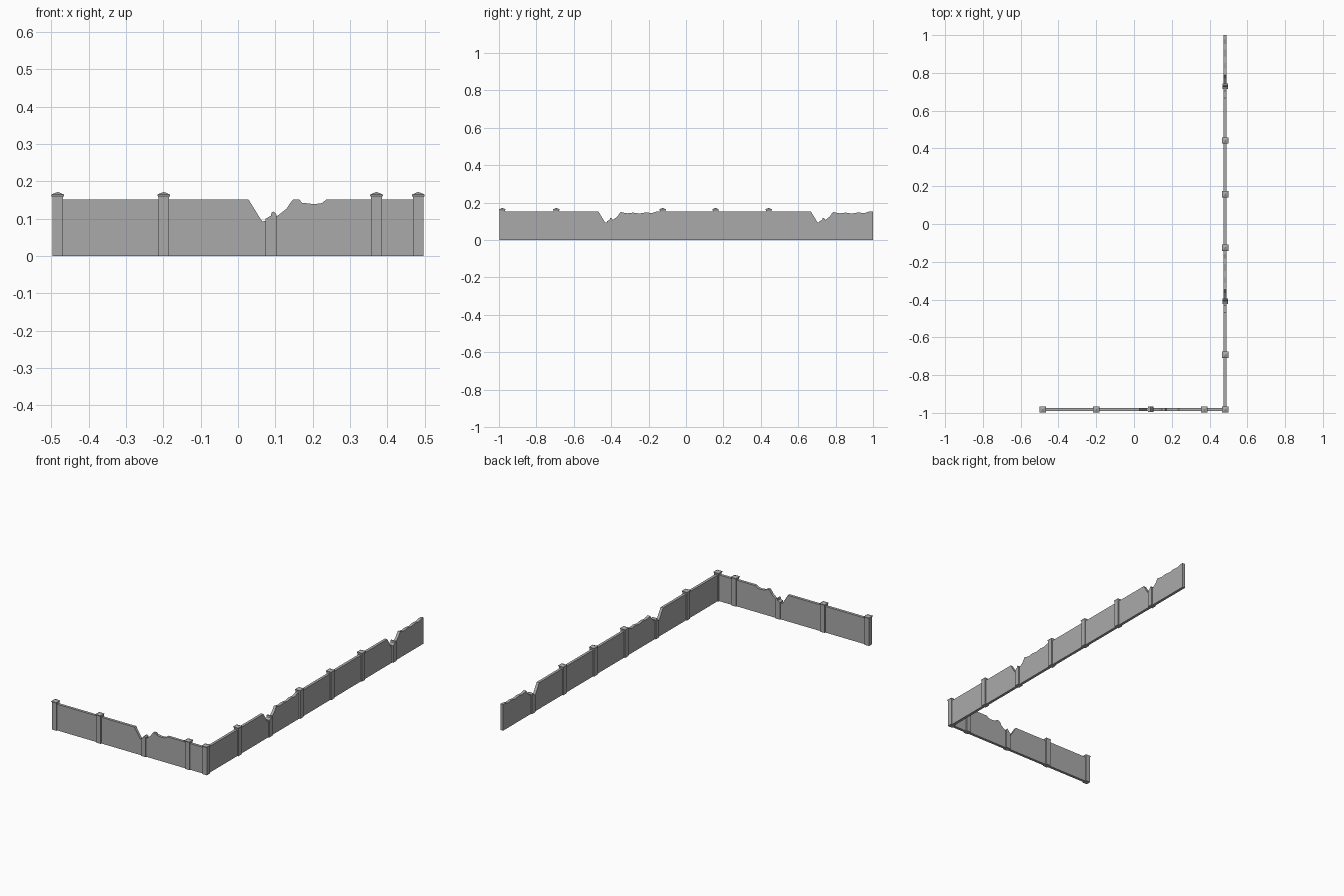
import bpy
import bmesh
from mathutils import Vector

cube = bpy.data.objects.get("Cube")
if cube:
    bpy.data.objects.remove(cube, do_unlink=True)

stone = bpy.data.materials.new("grey stone")
stone.use_nodes = True
colour = (0.4, 0.4, 0.4, 1)
stone.diffuse_color = colour
stone.node_tree.nodes["Principled BSDF"].inputs["Base Color"].default_value = colour

WALL_TOP = 0.152
CORNER_X, CORNER_Y = 0.483, -0.982


def finish(name, bm):
    bmesh.ops.recalc_face_normals(bm, faces=bm.faces)
    mesh = bpy.data.meshes.new(name)
    bm.to_mesh(mesh)
    bm.free()
    mesh.materials.append(stone)
    ob = bpy.data.objects.new(name, mesh)
    bpy.context.collection.objects.link(ob)


def slab(name, profile, thick, along_y):
    """Extrude a (length, height) outline to a slab on one of the two wall lines."""
    bm = bmesh.new()
    if along_y:
        pts = [(CORNER_X - thick / 2, s, z) for s, z in profile]
        push = Vector((thick, 0, 0))
    else:
        pts = [(s, CORNER_Y - thick / 2, z) for s, z in profile]
        push = Vector((0, thick, 0))
    face = bm.faces.new([bm.verts.new(p) for p in pts])
    new = bmesh.ops.extrude_face_region(bm, geom=[face])["geom"]
    bmesh.ops.translate(bm, vec=push, verts=[v for v in new if isinstance(v, bmesh.types.BMVert)])
    finish(name, bm)


def pillar(name, x, y):
    """Square post with a flared cap and a low pyramid on top."""
    bm = bmesh.new()
    rings = []
    for r, z in [(0.0145, 0), (0.0145, 0.158), (0.017, 0.162), (0.017, 0.165)]:
        rings.append([bm.verts.new((x + sx * r, y + sy * r, z))
                      for sx, sy in [(-1, -1), (1, -1), (1, 1), (-1, 1)]])
    bm.faces.new(rings[0])
    peak = bm.verts.new((x, y, 0.172))
    for i in range(4):
        j = (i + 1) % 4
        for low, high in zip(rings, rings[1:]):
            bm.faces.new((low[i], low[j], high[j], high[i]))
        bm.faces.new((rings[-1][i], rings[-1][j], peak))
    finish(name, bm)


# Broken top edge, measured from the centre of the ruined pillar
gap = [(-0.06, 0.152), (-0.052, 0.139), (-0.028, 0.1), (-0.023, 0.093), (-0.008, 0.095),
       (0.012, 0.104), (0.027, 0.115), (0.042, 0.127), (0.052, 0.142), (0.06, 0.152)]
short_crumble = [(0.076, 0.152), (0.083, 0.143), (0.117, 0.139), (0.137, 0.142), (0.149, 0.152)]
long_crumble = [(0.07, 0.147), (0.095, 0.143), (0.125, 0.147), (0.16, 0.142),
                (0.195, 0.148), (0.225, 0.144), (0.25, 0.152)]
stump_top = [(0.0145, 0.112), (0.008, 0.119), (0.002, 0.117), (0, 0.108), (-0.0145, 0.1)]


def wall(name, start, end, ruins, crumble, along_y):
    top = [(start, WALL_TOP)]
    for c in ruins:
        top += [(c + s, z) for s, z in gap + crumble]
    top.append((end, WALL_TOP))
    slab(name, [(end, 0), (start, 0)] + top, 0.016, along_y)
    for i, c in enumerate(ruins):
        outline = [(c - 0.0145, 0), (c + 0.0145, 0)] + [(c + s, z) for s, z in stump_top]
        slab(f"{name}_broken_pillar_{i + 1}", outline, 0.029, along_y)


wall("front_wall", -0.483, CORNER_X, [0.088], short_crumble, False)
wall("side_wall", CORNER_Y, 1.0, [-0.408, 0.728], long_crumble, True)

# Whole pillars
for i, x in enumerate([-0.483, -0.199, 0.371]):
    pillar(f"front_pillar_{i + 1}", x, CORNER_Y)
pillar("corner_pillar", CORNER_X, CORNER_Y)
for i, y in enumerate([-0.693, -0.125, 0.158, 0.442]):
    pillar(f"side_pillar_{i + 1}", CORNER_X, y)
